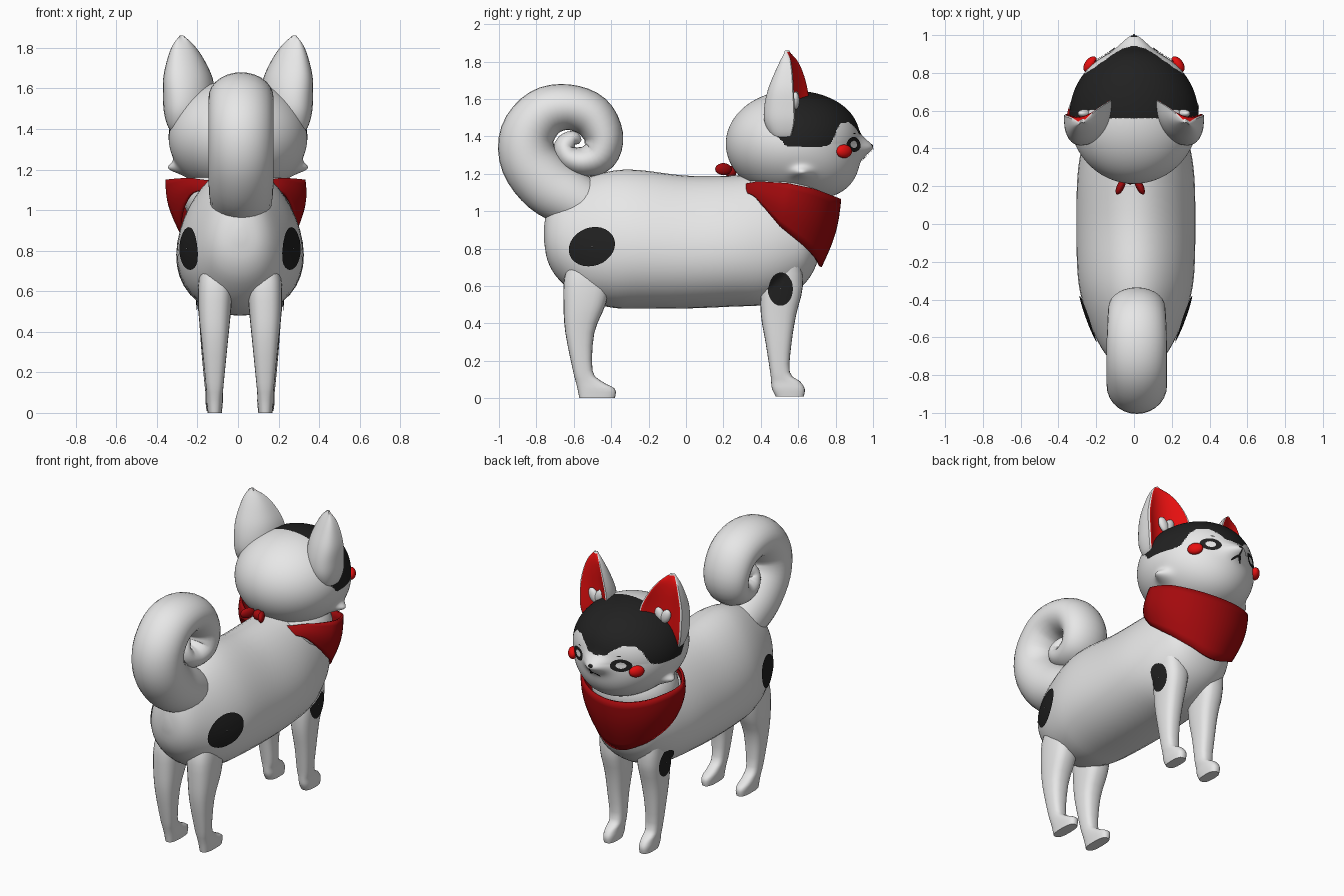
import bpy, bmesh, math
from mathutils import Vector
from mathutils.bvhtree import BVHTree

if "Cube" in bpy.data.objects:
    bpy.data.objects.remove(bpy.data.objects["Cube"])


def material(name, color):
    m = bpy.data.materials.new(name)
    m.use_nodes = True
    m.diffuse_color = (*color, 1)
    bsdf = next(n for n in m.node_tree.nodes if n.type == 'BSDF_PRINCIPLED')
    bsdf.inputs["Base Color"].default_value = (*color, 1)
    bsdf.inputs["Roughness"].default_value = 0.7
    return m


WHITE = material("white_fur", (0.8, 0.8, 0.8))
BLACK = material("black_marking", (0.015, 0.015, 0.015))
RED = material("bright_red", (0.8, 0.005, 0.005))
SCARF = material("scarf_red", (0.37, 0.003, 0.004))
parts = []


def finish(name, bm, *mats):
    bmesh.ops.recalc_face_normals(bm, faces=bm.faces)
    me = bpy.data.meshes.new(name)
    bm.to_mesh(me)
    bm.free()
    ob = bpy.data.objects.new(name, me)
    bpy.context.collection.objects.link(ob)
    for m in mats:
        me.materials.append(m)
    parts.append(ob)
    return ob


def smooth(keys, steps=4):
    """Catmull-Rom interpolation of section tuples."""
    out = []
    for i in range(len(keys) - 1):
        p = [keys[max(0, min(len(keys) - 1, i + k))] for k in (-1, 0, 1, 2)]
        for s in range(steps):
            t = s / steps
            out.append([b + 0.5 * t * (c - a + t * (2 * a - 5 * b + 4 * c - d + t * (3 * (b - c) + d - a)))
                        for a, b, c, d in zip(*p)])
    return out + [list(keys[-1])]


def circle(n):
    return [(math.cos(2 * math.pi * j / n), math.sin(2 * math.pi * j / n)) for j in range(n)]


def loft(name, rings, mats, rule=lambda i, j: 0, caps=True):
    bm = bmesh.new()
    rows = [[bm.verts.new(p) for p in ring] for ring in rings]
    n = len(rows[0])
    for i, (a, b) in enumerate(zip(rows, rows[1:])):
        for j in range(n):
            k = (j + 1) % n
            bm.faces.new((a[j], a[k], b[k], b[j])).material_index = rule(i, j)
    if caps:
        bm.faces.new(rows[0])
        bm.faces.new(rows[-1])
    return finish(name, bm, *mats)


def ellipsoid(name, loc, scale, mat, rot=(0, 0, 0)):
    bm = bmesh.new()
    bmesh.ops.create_uvsphere(bm, u_segments=24, v_segments=16, radius=1)
    ob = finish(name, bm, mat)
    ob.location, ob.scale, ob.rotation_euler = loc, scale, rot


def surface(*obs):
    verts, faces = [], []
    for ob in obs:
        base = len(verts)
        verts += [v.co.copy() for v in ob.data.vertices]
        faces += [[base + i for i in p.vertices] for p in ob.data.polygons]
    return BVHTree.FromPolygons(verts, faces)


def decal(name, tree, origin, axis, ru, rv, inner=0.02, turn=0, lift=0.006):
    """Thin oval plate hugging a surface, seen along the given axis."""
    axis = Vector(axis)
    side = Vector((0, 1, 0)) if abs(axis.x) > 0.5 else Vector((1, 0, 0))
    rings = []
    for k in range(5):
        r = inner + (1 - inner) * k / 4
        ring = []
        for c, s in circle(28):
            u, v = c * ru * r, s * rv * r
            u, v = u * math.cos(turn) - v * math.sin(turn), u * math.sin(turn) + v * math.cos(turn)
            hit, normal, _, _ = tree.ray_cast(Vector(origin) + side * u + Vector((0, 0, v)), axis)
            if normal.dot(axis) > 0:
                normal = -normal
            ring.append(hit + normal * lift)
        rings.append(ring)
    loft(name, rings, [BLACK], caps=False)


def lerp(x, pts):
    for (a, fa), (b, fb) in zip(pts, pts[1:]):
        if x <= b:
            return fa + (fb - fa) * max(0, x - a) / (b - a)
    return pts[-1][1]


# Body: sections of y, centre height, half width, half height; fuller at the belly
body_keys = [(-.76, .88, .02, .03), (-.74, .875, .1, .14), (-.68, .87, .165, .235), (-.55, .85, .232, .32),
             (-.4, .85, .282, .365), (-.25, .85, .305, .37), (0, .835, .31, .355), (.25, .84, .305, .35),
             (.42, .85, .28, .35), (.55, .87, .245, .32), (.65, .89, .2, .26), (.71, .91, .12, .16),
             (.735, .92, .02, .03)]
body = loft("body", [[(.01 + c * (1 - .18 * s) * rx, y, z + s * rz) for c, s in circle(40)]
                     for y, z, rx, rz in smooth(body_keys)], [WHITE])
ellipsoid("neck", (0, .53, 1.06), (.27, .25, .2), WHITE)

# Legs: sections of height, rear edge, front edge, centre x, half width
front_keys = [(.01, .48, .63, .13, .035), (.05, .46, .635, .13, .04), (.09, .455, .61, .13, .04),
              (.14, .45, .555, .13, .045), (.3, .425, .565, .135, .055), (.45, .4, .59, .133, .068),
              (.6, .405, .625, .135, .08), (.78, .46, .61, .14, .085)]
rear_keys = [(0, -.57, -.38, .125, .035), (.05, -.58, -.38, .125, .04), (.09, -.59, -.45, .125, .04),
             (.15, -.605, -.5, .125, .045), (.35, -.645, -.49, .125, .065), (.5, -.655, -.43, .125, .08),
             (.65, -.65, -.4, .12, .085), (.78, -.6, -.42, .11, .07)]


def squarish(t):
    return math.copysign(abs(t) ** 0.75, t)


for label, s in (("left", 1), ("right", -1)):
    legs = [loft(f"{label}_{kind}_leg",
                 [[(.01 + s * x + squarish(c) * w, (a + b) / 2 + squarish(d) * (b - a) / 2, z)
                   for c, d in circle(24)] for z, a, b, x, w in smooth(keys, 3)], [WHITE])
            for kind, keys in (("front", front_keys), ("rear", rear_keys))]
    tree = surface(body, *legs)
    decal(f"{label}_hip_spot", tree, (s, -.5, .81), (-s, 0, 0), .125, .1, turn=.35, lift=.009)
    decal(f"{label}_shoulder_spot", tree, (s, .505, .585), (-s, 0, 0), .065, .09, lift=.007)

# Curled tail: path of y, z with radius in the curl plane and half width
tail_keys = [(-.46, .99, .13, .14), (-.6, 1.06, .15, .155), (-.735, 1.14, .16, .16), (-.838, 1.27, .155, .16),
             (-.848, 1.41, .146, .16), (-.76, 1.525, .135, .16), (-.63, 1.556, .122, .16),
             (-.505, 1.51, .118, .155), (-.44, 1.4, .105, .15), (-.465, 1.3, .098, .14),
             (-.55, 1.265, .08, .125), (-.625, 1.29, .07, .11), (-.645, 1.35, .06, .09),
             (-.6, 1.385, .045, .06), (-.565, 1.37, .012, .02)]
path = smooth(tail_keys)
tail_rings = []
for i, (y, z, r, w) in enumerate(path):
    a, b = path[max(0, i - 1)], path[min(len(path) - 1, i + 1)]
    t = Vector((0, b[0] - a[0], b[1] - a[1])).normalized()
    tail_rings.append([(.015 + c * w, y - t.z * d * r, z + t.y * d * r) for c, d in circle(28)])
loft("curled_tail", tail_rings, [WHITE])

# Head: rounded ball with muzzle and cheek points, dark cap above the brow line
bm = bmesh.new()
bmesh.ops.create_uvsphere(bm, u_segments=300, v_segments=180, radius=1)
for v in bm.verts:
    p = v.co
    x, y, z = p.x * .342, .57 + p.y * .357, 1.36 + p.z * .285
    if p.y > 0 and p.z < 0:
        z -= .08 * p.y * -p.z
        y += .06 * p.y * -p.z
    if p.y > 0 and p.z > 0:
        y += .04 * p.y * p.z
    if p.y > 0:
        y += .07 * math.exp(-(x / .08) ** 2 - ((z - 1.343) / .048) ** 2)
    bump = math.exp(-((y - .62) / .05) ** 2 - ((z - 1.205) / .03) ** 2)
    x += math.copysign(.055, x) * bump * min(1, abs(x) * 5)
    v.co = (x, y, z)
brow = [(0, 1.405), (.06, 1.41), (.1, 1.445), (.15, 1.475), (.21, 1.47), (.245, 1.44), (.27, 1.39),
        (.285, 1.355), (.31, 1.345)]
cap_back = [(1.345, .54), (1.42, .47), (1.5, .5), (1.56, .56)]
for f in bm.faces:
    c = f.calc_center_median()
    limit = lerp(abs(c.x), brow) if c.y > .7 else 1.345
    f.material_index = int(c.z > limit and c.y > lerp(c.z, cap_back))
head = finish("head", bm, WHITE, BLACK)
face = surface(head)

# Ears: sections of height, centre x, half width, back y, front y
ear_keys = [(1.37, .265, .05, .5, .58), (1.41, .255, .09, .455, .61), (1.48, .245, .12, .425, .635),
            (1.56, .242, .128, .425, .637), (1.65, .247, .122, .445, .63), (1.74, .258, .092, .48, .615),
            (1.81, .269, .055, .512, .592), (1.86, .278, .01, .54, .556)]
ear_rows = smooth(ear_keys)
N = 48
for label, s in (("left", 1), ("right", -1)):
    rings = []
    for z, xc, w, yb, yf in ear_rows:
        ring = []
        for c, d in circle(N):
            scoop = -.3 * max(0, 1 - (c / .9) ** 2) if d > 0 else -abs(d) ** .8
            ring.append((s * (xc + c * w), yf + scoop * (yf - yb) - .33 * c * w - .02 * c * c, z))
        rings.append(ring)
    loft(f"{label}_ear", rings, [WHITE, RED],
         lambda i, j: int(abs(math.cos(2 * math.pi * (j + .5) / N)) < .93 and j < N / 2 and i < len(ear_rows) - 2))
    # Heart-shaped tuft
    for k, (x, z, tilt) in enumerate(((.218, 1.595, -.45), (.262, 1.59, .45))):
        ellipsoid(f"{label}_ear_tuft_{k + 1}", (s * x, .585, z), (.031, .022, .05), WHITE, (0, s * tilt, 0))

    # Eyes, brow marks, blush and mouth
    decal(f"{label}_eye", face, (s * .152, 2, 1.357), (0, -1, 0), .056, .04, inner=.5)
    decal(f"{label}_brow_mark", face, (s * .14, 2, 1.415), (0, -1, 0), .012, .003)
    hit = face.ray_cast(Vector((s, .845, 1.32)), Vector((-s, 0, 0)))[0]
    ellipsoid(f"{label}_cheek", hit + Vector((s * .012, 0, 0)), (.028, .048, .036), RED, (0, 0, s * .6))
    decal(f"{label}_mouth_line", face, (s * .018, 2, 1.293), (0, -1, 0), .025, .007, turn=-s * .8)
decal("mouth_centre_line", face, (0, 2, 1.318), (0, -1, 0), .006, .022)
ellipsoid("nose", (0, .988, 1.346), (.02, .012, .014), BLACK)

# Neck scarf: tilted band tapering to a point on the chest, tucked in behind the head
brim = [(-1, 1.14), (-.6, 1.16), (0, 1.15), (.5, 1.12), (1, 1.065)]
hem = [(-1, 1.12), (-.6, 1.08), (0, .92), (.6, .81), (.9, .74), (1, .7)]
rows = []
for k in range(9):
    t = k / 8
    ring = []
    for cs, sn in circle(64):
        rear = max(0, -cs)
        top = Vector((-.012 + .345 * sn * (1 - .3 * rear), .545 + (.285 if cs > 0 else .27) * cs, lerp(cs, brim)))
        low = Vector((.29 * sn, .5 + .225 * cs, lerp(cs, hem)))
        ring.append(top.lerp(low, t) + Vector((sn, cs, 0)) * .022 * (1 - rear) * math.sin(math.pi * t))
    rows.append(ring)
scarf = loft("neck_scarf", rows, [SCARF], caps=False)
scarf.modifiers.new("thickness", 'SOLIDIFY').thickness = .015

# Knot at the back of the neck
ellipsoid("scarf_knot", (-.02, .24, 1.21), (.035, .03, .032), SCARF)
for label, s in (("left", 1), ("right", -1)):
    ellipsoid(f"{label}_knot_end", (-.02 + s * .05, .2, 1.225), (.02, .048, .032), SCARF, (0, 0, s * .45))

# Smooth shading with sharp creases kept
bpy.ops.object.select_all(action='DESELECT')
for ob in parts:
    ob.select_set(True)
bpy.context.view_layer.objects.active = body
bpy.ops.object.shade_smooth_by_angle(angle=math.radians(40))
